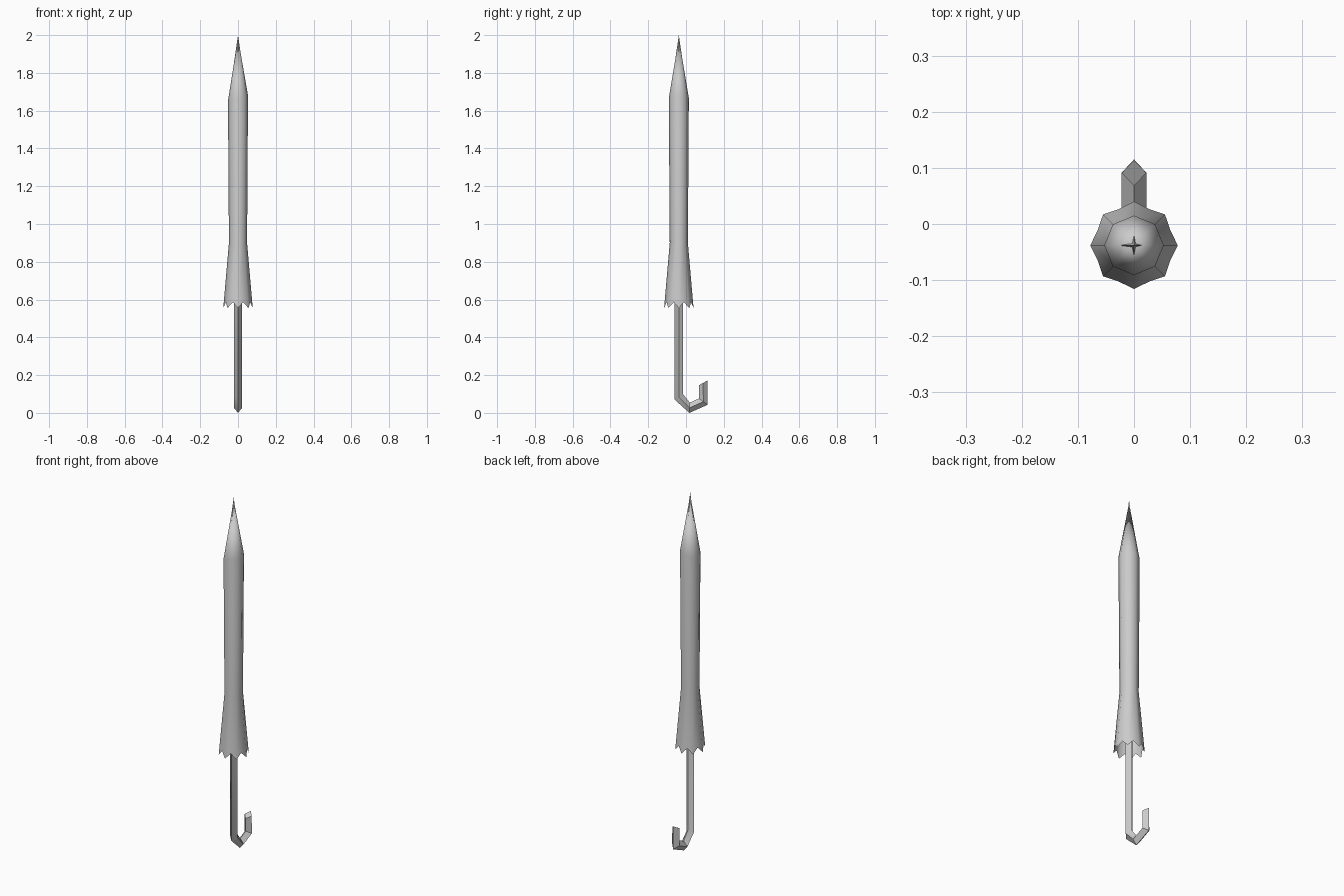
import bpy, math

if "Cube" in bpy.data.objects:
    bpy.data.objects.remove(bpy.data.objects["Cube"])

AXIS_Y = -0.038  # the shaft and canopy share this vertical axis


def make_object(name, verts, faces, angle):
    mesh = bpy.data.meshes.new(name)
    mesh.from_pydata(verts, [], faces)
    mesh.update()
    ob = bpy.data.objects.new(name, mesh)
    bpy.context.collection.objects.link(ob)
    bpy.ops.object.select_all(action='DESELECT')
    ob.select_set(True)
    bpy.context.view_layer.objects.active = ob
    bpy.ops.object.shade_smooth_by_angle(angle=math.radians(angle))
    return ob


def octagon(r, z, tilt=0.0):
    return [(r * math.cos(i * math.pi / 4), AXIS_Y + r * math.sin(i * math.pi / 4),
             z + tilt * math.cos(i * math.pi / 4)) for i in range(8)]


# Folded canopy: open eight-sided skin with a zigzag hem
tips = octagon(0.078, 0.555)
notches = []
for i in range(8):
    a = (i + 0.5) * math.pi / 4
    r = 0.0758 * math.cos(math.pi / 8)
    notches.append((r * math.cos(a), AXIS_Y + r * math.sin(a), 0.586))
verts = tips + notches + octagon(0.048, 0.9) + octagon(0.053, 1.667, 0.014)
verts.append((0, AXIS_Y, 1.985))
faces = []
for i in range(8):
    j = (i + 1) % 8
    faces += [(i, 8 + i, 16 + j, 16 + i), (8 + i, j, 16 + j),
              (16 + i, 16 + j, 24 + j, 24 + i), (24 + i, 24 + j, 32)]
make_object("canopy", verts, faces, 50)

# Shaft and hooked handle: diamond section given as (outer y, z, inner y, z)
W = 0.022
sections = [
    (0.114, 0.172, 0.068, 0.146),
    (0.115, 0.043, 0.068, 0.076),
    (0.018, 0.0, 0.020, 0.054),
    (AXIS_Y - W, 0.070, AXIS_Y + W, 0.100),
    (AXIS_Y - W, 1.85, AXIS_Y + W, 1.85),
]
verts, faces = [], [(0, 1, 2, 3)]
for oy, oz, iy, iz in sections:
    my, mz = (oy + iy) / 2, (oz + iz) / 2
    verts += [(0, oy, oz), (W, my, mz), (0, iy, iz), (-W, my, mz)]
for s in range(len(sections) - 1):
    for k in range(4):
        a, b = s * 4 + k, s * 4 + (k + 1) % 4
        faces.append((a, a + 4, b + 4, b))
# Pointed ferrule at the top of the shaft
top = len(verts)
verts.append((0, AXIS_Y, 2.0))
for k in range(4):
    faces.append((top - 4 + k, top, top - 4 + (k + 1) % 4))
make_object("shaft_and_hook_handle", verts, faces, 40)
